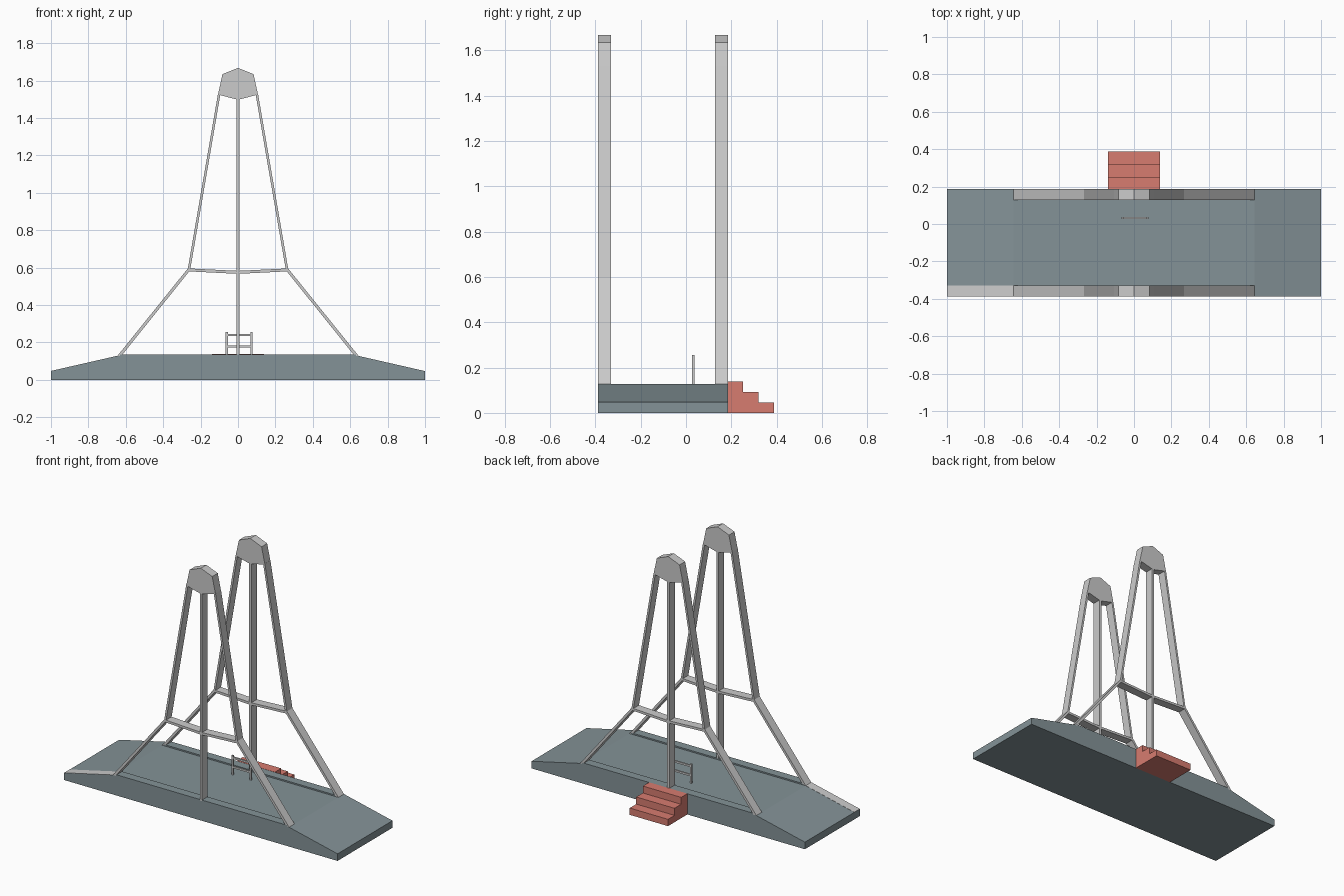
import bpy

if "Cube" in bpy.data.objects:
    bpy.data.objects.remove(bpy.data.objects["Cube"])

def material(name, color):
    m = bpy.data.materials.new(name)
    m.diffuse_color = color
    m.use_nodes = True
    m.node_tree.nodes["Principled BSDF"].inputs["Base Color"].default_value = m.diffuse_color
    return m

SLATE = material("slate", (0.23, 0.29, 0.31, 1))
CORAL = material("coral", (0.68, 0.20, 0.16, 1))

def prism(name, profile, a, b, axis="y", mat=None):
    """Extrude a 2D profile from a to b along y (xz profile) or x (yz profile)."""
    area = sum(p[0] * q[1] - q[0] * p[1] for p, q in zip(profile, profile[1:] + profile[:1]))
    if (area < 0) != (axis == "x"):
        profile = profile[::-1]
    if axis == "y":
        pts = [(u, t, v) for t in (a, b) for u, v in profile]
    else:
        pts = [(t, u, v) for t in (a, b) for u, v in profile]
    n = len(profile)
    faces = [tuple(range(n)), tuple(range(2 * n - 1, n - 1, -1))]
    faces += [(i, n + i, n + (i + 1) % n, (i + 1) % n) for i in range(n)]
    me = bpy.data.meshes.new(name)
    me.from_pydata(pts, [], faces)
    ob = bpy.data.objects.new(name, me)
    bpy.context.collection.objects.link(ob)
    if mat:
        me.materials.append(mat)
    return ob

def rect(x0, x1, z0, z1):
    return [(x0, z0), (x1, z0), (x1, z1), (x0, z1)]

def flip(profile):
    return [(-x, z) for x, z in profile]

FRONT, BACK, W = -0.388, 0.186, 0.058
DECK, SILL, END = 0.128, 0.137, 0.047

# Platform with sloped ends
prism("platform", [(-1, 0), (1, 0), (1, END), (0.645, DECK), (-0.645, DECK), (-1, END)],
      FRONT, BACK, mat=SLATE)
# Plain grey strip on the front left ramp
prism("ramp_strip", [(-1, END - 0.003), (-1, END + 0.001), (-0.645, DECK + 0.001),
                     (-0.645, DECK - 0.003)], FRONT, FRONT + W)

# Two matching tower frames
lower = [(0.645, 0.128), (0.268, 0.596), (0.256, 0.586), (0.624, 0.128)]
upper = [(0.256, 0.586), (0.268, 0.596), (0.107, 1.53), (0.095, 1.522)]
for side, y in (("front", FRONT), ("back", BACK - W)):
    prism(side + "_sill", rect(-0.632, 0.632, 0.12, SILL), y, y + W, mat=SLATE)
    for hand, f in (("right", list), ("left", flip)):
        prism(f"{side}_{hand}_lower_leg", f(lower), y, y + W)
        prism(f"{side}_{hand}_upper_leg", f(upper), y, y + W)
    prism(side + "_centre_post", rect(-0.008, 0.008, 0.13, 1.51), y, y + W)
    prism(side + "_crossbar", [(-0.267, 0.596), (-0.262, 0.58), (0, 0.567), (0.262, 0.58),
                               (0.267, 0.596), (0, 0.583)], y, y + W)
    prism(side + "_tower_cap", [(0, 1.668), (0.083, 1.635), (0.107, 1.525), (0, 1.498),
                                (-0.107, 1.525), (-0.083, 1.635)], y, y + W)

# Small railing on the deck
for name, r in (("rail_left_post", rect(-0.067, -0.054, 0.125, 0.255)),
                ("rail_right_post", rect(0.066, 0.078, 0.125, 0.255)),
                ("rail_top_bar", rect(-0.06, 0.072, 0.234, 0.246)),
                ("rail_low_bar", rect(-0.06, 0.072, 0.173, 0.185))):
    prism(name, r, 0.026, 0.037)

# Entry steps at the back
prism("entry_steps", [(0.186, 0), (0.388, 0), (0.388, 0.045), (0.32, 0.045), (0.32, 0.092),
                      (0.251, 0.092), (0.251, 0.138), (0.186, 0.138)],
      -0.14, 0.14, axis="x", mat=CORAL)
